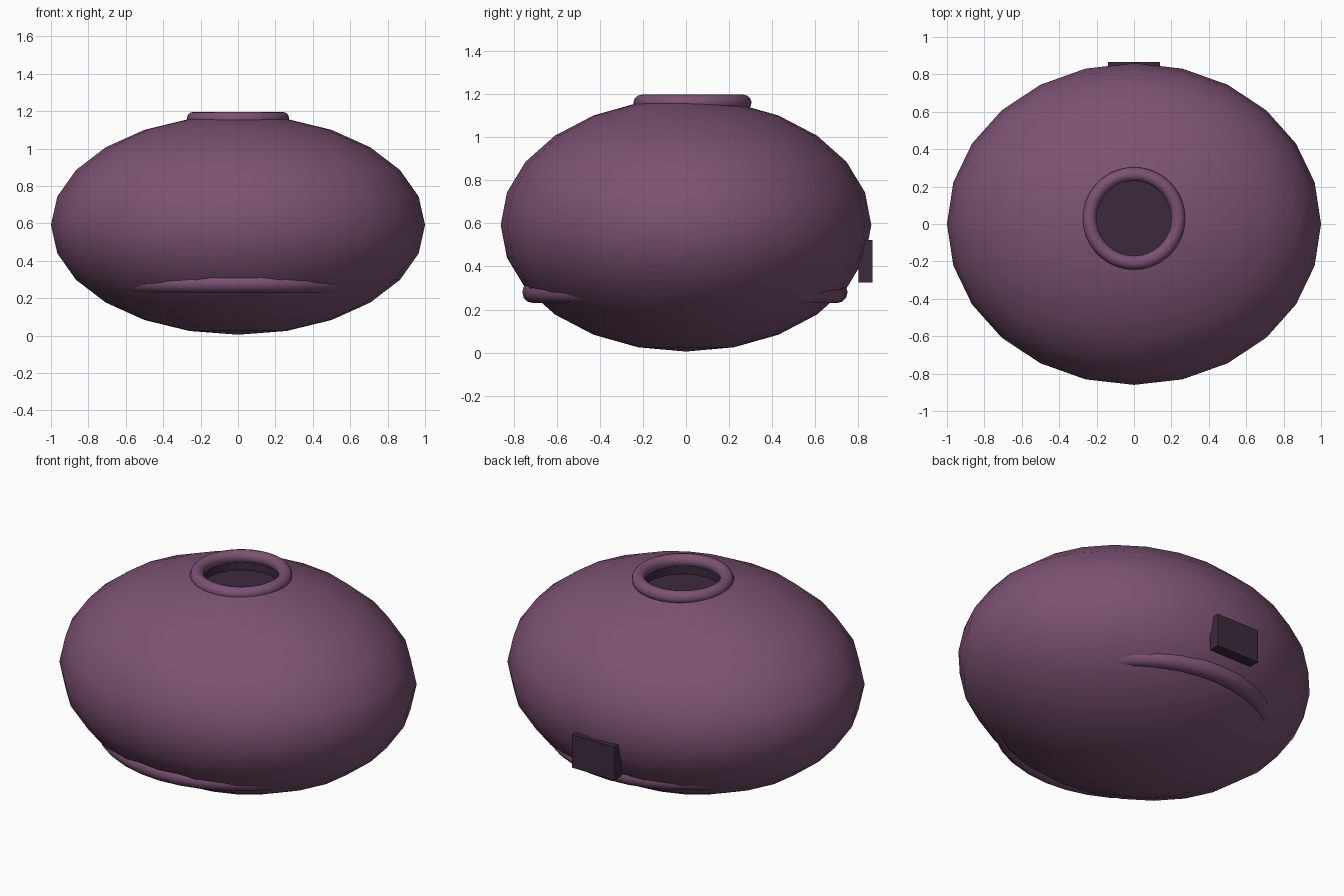
import bpy
import math

if "Cube" in bpy.data.objects:
    bpy.data.objects.remove(bpy.data.objects["Cube"], do_unlink=True)


def material(name, colour):
    mat = bpy.data.materials.new(name)
    mat.use_nodes = True
    mat.diffuse_color = colour
    shader = mat.node_tree.nodes["Principled BSDF"]
    shader.inputs["Base Color"].default_value = colour
    shader.inputs["Roughness"].default_value = 0.8
    return mat


plum = material("plum", (0.2, 0.085, 0.17, 1))
dark_plum = material("dark plum", (0.045, 0.023, 0.047, 1))


def finish(name, mat, scale=(1, 1, 1), smooth=True):
    """Name, scale, colour and shade the object just added."""
    obj = bpy.context.object
    obj.name = name
    obj.scale = scale
    bpy.ops.object.transform_apply(location=False, rotation=False, scale=True)
    obj.data.materials.clear()
    obj.data.materials.append(mat)
    if smooth:
        bpy.ops.object.shade_smooth_by_angle(angle=math.radians(50))
    return obj


def ring(name, location, major, minor):
    bpy.ops.mesh.primitive_torus_add(
        location=location, major_radius=major, minor_radius=minor,
        major_segments=36, minor_segments=12)
    return finish(name, plum)


# Squashed round body
bpy.ops.mesh.primitive_uv_sphere_add(segments=24, ring_count=12, radius=1,
                                     location=(0, 0, 0.592))
body = finish("body", plum, (1, 0.86, 0.587))
body.data.materials.append(dark_plum)

# Round opening cut into the top, with a dark floor and wall
bpy.ops.mesh.primitive_cylinder_add(vertices=36, radius=0.21, depth=0.3,
                                    location=(0, 0.03, 1.24))
cutter = finish("opening_cutter", dark_plum, smooth=False)
cutter.hide_render = True
cut = body.modifiers.new("opening", "BOOLEAN")
cut.operation = "DIFFERENCE"
cut.solver = "EXACT"
cut.material_mode = "TRANSFER"
cut.object = cutter
bpy.context.view_layer.objects.active = body
bpy.ops.object.modifier_apply(modifier=cut.name)
bpy.data.objects.remove(cutter, do_unlink=True)
bpy.ops.object.select_all(action="DESELECT")
body.select_set(True)
bpy.ops.object.shade_smooth_by_angle(angle=math.radians(40))

# Rolled collar around the opening
ring("collar", (0, 0.03, 1.16), 0.237, 0.037)

# Lower ring, which swells out of the body at front and back
ring("lower_ring", (0, -0.005, 0.28), 0.705, 0.05)

# Small block on the back
bpy.ops.mesh.primitive_cube_add(size=1, location=(0, 0.833, 0.424))
finish("back_block", dark_plum, (0.28, 0.066, 0.196), smooth=False)
